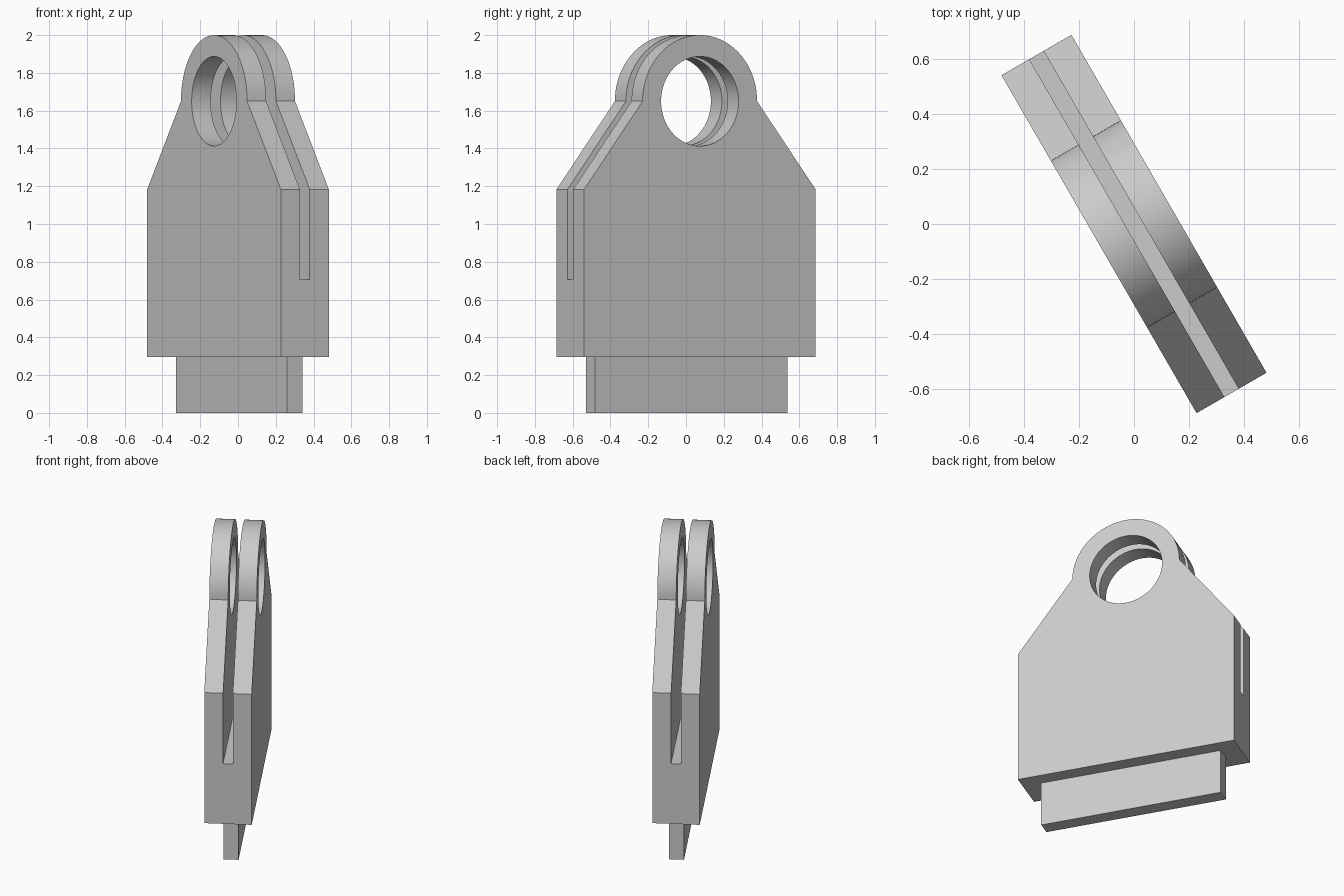
import bpy, bmesh, math
from mathutils import Matrix

if "Cube" in bpy.data.objects:
    bpy.data.objects.remove(bpy.data.objects["Cube"])

TURN = math.radians(-60)
LENGTH, THICK, GAP = 1.415, 0.293, 0.06
BASE_Z, SLOT_Z, SHOULDER_Z, EYE_Z = 0.297, 0.705, 1.183, 1.65
EYE_R, HOLE_R = 0.35, 0.237

grey = bpy.data.materials.new("plain grey")
grey.use_nodes = True
grey.diffuse_color = (0.6, 0.6, 0.6, 1)
grey.node_tree.nodes["Principled BSDF"].inputs["Base Color"].default_value = grey.diffuse_color


def prism(name, outline, thick, offset=0):
    """Extrude an outline of (along, height) points across the thickness."""
    bm = bmesh.new()
    face = bm.faces.new([bm.verts.new((u, offset - thick / 2, z)) for u, z in outline])
    out = bmesh.ops.extrude_face_region(bm, geom=[face])
    verts = [g for g in out["geom"] if isinstance(g, bmesh.types.BMVert)]
    bmesh.ops.translate(bm, verts=verts, vec=(0, thick, 0))
    bmesh.ops.recalc_face_normals(bm, faces=bm.faces)
    bm.transform(Matrix.Rotation(TURN, 4, "Z"))
    mesh = bpy.data.meshes.new(name)
    bm.to_mesh(mesh)
    bm.free()
    mesh.materials.append(grey)
    obj = bpy.data.objects.new(name, mesh)
    bpy.context.collection.objects.link(obj)
    return obj


def box(half, low, high):
    return [(-half, low), (half, low), (half, high), (-half, high)]


def arc(radius, sweep, steps, count):
    return [(radius * math.cos(sweep * i / steps), EYE_Z + radius * math.sin(sweep * i / steps))
            for i in range(count)]


def cut(target, cutter):
    mod = target.modifiers.new("cut", "BOOLEAN")
    mod.operation, mod.solver, mod.object = "DIFFERENCE", "EXACT", cutter
    bpy.context.view_layer.objects.active = target
    bpy.ops.object.modifier_apply(modifier=mod.name)
    bpy.data.objects.remove(cutter)


# Clevis body: square block, sloping shoulders and round eye
half = LENGTH / 2
outline = [(-half, SHOULDER_Z), (-half, BASE_Z), (half, BASE_Z), (half, SHOULDER_Z)]
body = prism("clevis_body", outline + arc(EYE_R, math.pi, 48, 49), THICK)

# Pin hole through both cheeks, then the slot between them
cut(body, prism("hole_cutter", arc(HOLE_R, math.tau, 96, 96), 1))
cut(body, prism("slot_cutter", box(1, SLOT_Z, 2.2), GAP))

# Thin tongue under the body
tongue = prism("bottom_tongue", box(0.5875, 0, BASE_Z), 0.094, 0.008)

# Smooth round surfaces, sharp edges
for obj in (body, tongue):
    bpy.ops.object.select_all(action="DESELECT")
    obj.select_set(True)
    bpy.context.view_layer.objects.active = obj
    bpy.ops.object.shade_smooth_by_angle(angle=math.radians(30))
